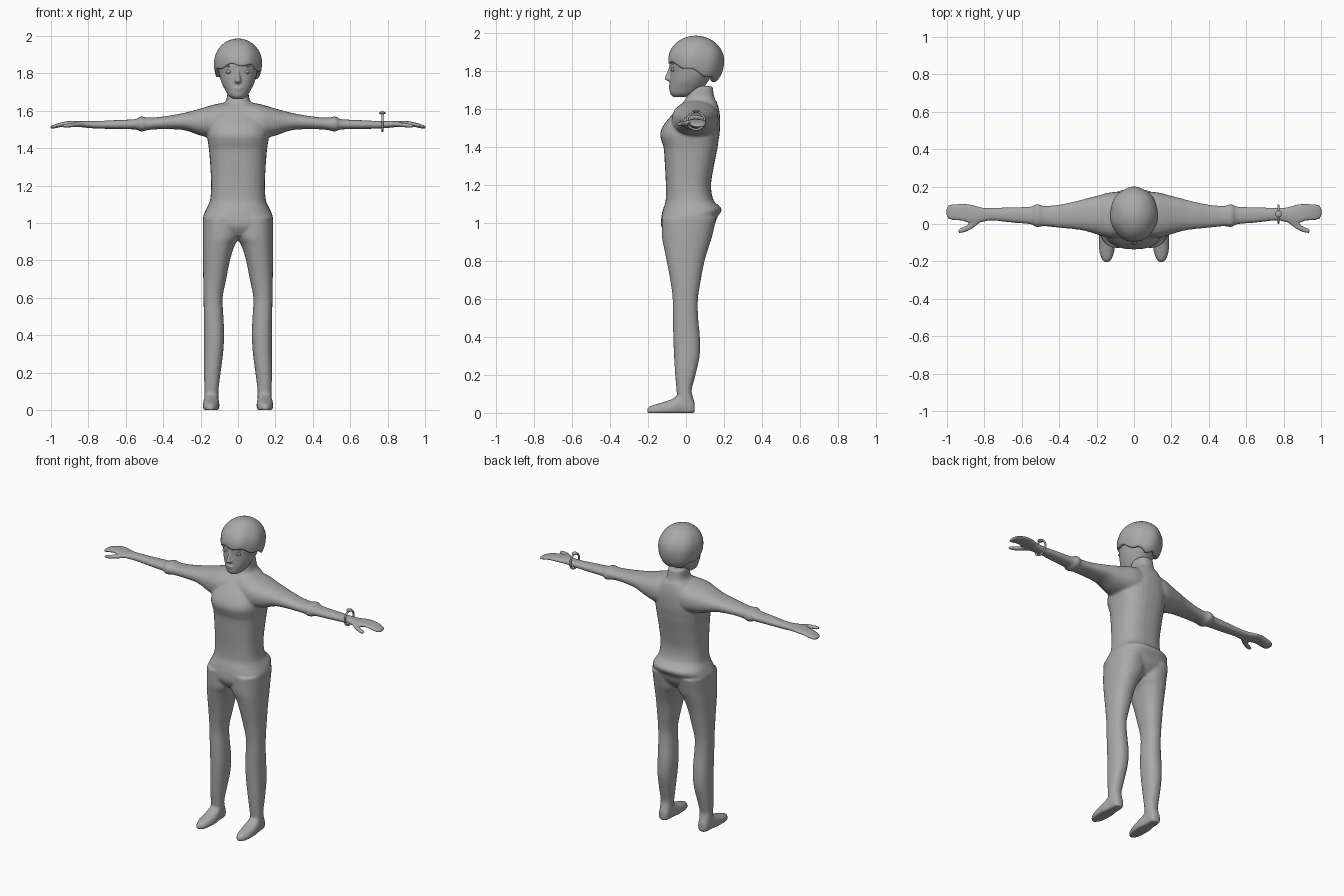
import bpy, bmesh, math
from mathutils import Vector, Matrix

grey = bpy.data.materials.new("plain_grey")
grey.diffuse_color = (0.4, 0.4, 0.4, 1)


def finish(name, bm, voxel=0, smooth=0):
    """Turn a bmesh into a smooth object, optionally fusing its shells."""
    bmesh.ops.recalc_face_normals(bm, faces=bm.faces)
    for f in bm.faces:
        f.smooth = True
    me = bpy.data.meshes.new(name)
    bm.to_mesh(me)
    bm.free()
    me.materials.append(grey)
    ob = bpy.data.objects.new(name, me)
    bpy.context.collection.objects.link(ob)
    if voxel:
        m = ob.modifiers.new("fuse", 'REMESH')
        m.mode, m.voxel_size, m.use_smooth_shade = 'VOXEL', voxel, True
    if smooth:
        m = ob.modifiers.new("soften", 'SMOOTH')
        m.factor, m.iterations = 0.5, smooth
    return ob


def resample(rings, n=4):
    """Catmull-Rom interpolation between cross-sections."""
    out = []
    for i in range(len(rings) - 1):
        a, b = rings[max(i - 1, 0)], rings[i]
        c, d = rings[i + 1], rings[min(i + 2, len(rings) - 1)]
        for k in range(n):
            t = k / n
            out.append([0.5 * (2*q + (r - p)*t + (2*p - 5*q + 4*r - s)*t*t
                               + (3*q - p - 3*r + s)*t**3)
                        for p, q, r, s in zip(a, b, c, d)])
    return out + [list(rings[-1])]


def loft(bm, axis, rings, side=1, power=2.3, seg=32):
    """Closed loft; each ring is (position, u min, u max, v min, v max)."""
    loops = []
    for t, u0, u1, v0, v1 in resample(rings):
        loop = []
        for k in range(seg):
            a = 2 * math.pi * k / seg
            c, s = math.cos(a), math.sin(a)
            u = (u0+u1)/2 + (u1-u0)/2 * math.copysign(abs(c)**(2/power), c)
            v = (v0+v1)/2 + (v1-v0)/2 * math.copysign(abs(s)**(2/power), s)
            x, y, z = {'x': (t, u, v), 'y': (u, t, v), 'z': (u, v, t)}[axis]
            loop.append(bm.verts.new((x * side, y, max(z, 0))))
        loops.append(loop)
    for p, q in zip(loops, loops[1:]):
        for k in range(seg):
            j = (k + 1) % seg
            bm.faces.new((p[k], p[j], q[j], q[k]))
    bm.faces.new(loops[0])
    bm.faces.new(loops[-1])


def ball(bm, loc, radii, tilt=0):
    m = (Matrix.Translation(loc) @ Matrix.Rotation(tilt, 4, 'Y')
         @ Matrix.Diagonal((*radii, 1)))
    bmesh.ops.create_uvsphere(bm, u_segments=16, v_segments=10, radius=1, matrix=m)


# body: torso and neck
body = bmesh.new()
torso = [(.93, .12, -.10, .10), (.98, .178, -.13, .145), (1.03, .187, -.13, .165),
         (1.075, .17, -.12, .188), (1.12, .15, -.107, .145), (1.2, .144, -.106, .132),
         (1.3, .148, -.111, .147), (1.39, .155, -.117, .165), (1.425, .16, -.127, .17),
         (1.47, .165, -.136, .177), (1.52, .16, -.115, .18), (1.58, .14, -.065, .177),
         (1.63, .09, -.02, .165), (1.66, .062, .0, .15), (1.72, .055, .01, .14)]
loft(body, 'z', [(z, -w, w, f, b) for z, w, f, b in torso], power=2.5)

leg = [(0.03, .105, .182, -.05, .04), (.08, .105, .18, -.048, .037),
       (.12, .103, .18, -.05, .03), (.2, .093, .182, -.057, .05),
       (.3, .08, .182, -.063, .072), (.4, .074, .182, -.067, .073),
       (.5, .078, .183, -.069, .064), (.6, .082, .184, -.07, .063),
       (.7, .063, .186, -.083, .078), (.8, .043, .187, -.102, .098),
       (.88, .018, .188, -.118, .122), (.93, -.01, .188, -.127, .138),
       (1.03, -.01, .187, -.128, .16)]
foot = [(.046, .125, .16, .0, .05), (.03, .11, .175, -.02, .085),
        (-.03, .104, .182, -.02, .1), (-.06, .1, .187, -.02, .08),
        (-.1, .1, .188, -.02, .063), (-.15, .106, .185, -.02, .048),
        (-.188, .12, .172, -.02, .036), (-.204, .135, .157, -.01, .024)]
arm = [(.03, -.06, .17, 1.44, 1.65), (.12, -.075, .17, 1.45, 1.635),
       (.2, -.055, .15, 1.467, 1.612), (.25, -.04, .138, 1.485, 1.598),
       (.3, -.03, .124, 1.498, 1.586), (.4, -.02, .103, 1.502, 1.569),
       (.48, -.012, .097, 1.497, 1.563), (.51, -.016, .106, 1.489, 1.569),
       (.53, -.014, .103, 1.492, 1.566), (.55, -.002, .093, 1.5, 1.555),
       (.65, .007, .09, 1.502, 1.55), (.76, .018, .087, 1.505, 1.545),
       (.82, .008, .09, 1.51, 1.545), (.87, .003, .105, 1.516, 1.546),
       (.92, .016, .109, 1.518, 1.543), (.97, .02, .107, 1.508, 1.531),
       (.994, .028, .1, 1.503, 1.521), (1.004, .045, .085, 1.505, 1.517)]
thumb = [(.82, .01, .06, 1.515, 1.54), (.85, -.015, .04, 1.513, 1.54),
         (.88, -.034, .004, 1.512, 1.536), (.91, -.046, -.014, 1.51, 1.532),
         (.938, -.05, -.027, 1.51, 1.528)]
for side in (1, -1):
    loft(body, 'z', leg, side)
    loft(body, 'y', foot, side)
    loft(body, 'x', arm, side)
    loft(body, 'x', thumb, side)
finish("body", body, .007, 6)

# head with nose, lips and ears
head = bmesh.new()
skull = [(1.664, .028, -.068, .0), (1.68, .05, -.083, .05), (1.71, .068, -.087, .09),
         (1.75, .088, -.085, .12), (1.8, .102, -.083, .15), (1.86, .11, -.085, .165),
         (1.92, .095, -.055, .15), (1.96, .05, .0, .1)]
loft(head, 'z', [(z, -w, w, f, b) for z, w, f, b in skull], power=2.1)
nose = [(1.745, -.012, .012, -.092, -.06), (1.757, -.019, .019, -.112, -.06),
        (1.775, -.014, .014, -.108, -.06), (1.805, -.01, .01, -.095, -.06),
        (1.835, -.008, .008, -.086, -.06)]
loft(head, 'z', nose, power=2, seg=16)
ball(head, (0, -.083, 1.722), (.026, .009, .006))
ball(head, (0, -.082, 1.712), (.022, .009, .006))
finish("head", head, .005, 3)

# eyes with a raised rim and iris, and slanted brows
eyes, brows = bmesh.new(), bmesh.new()
for s in (1, -1):
    ball(eyes, (s*.048, -.068, 1.808), (.017, .008, .011))
    ball(eyes, (s*.048, -.073, 1.808), (.008, .006, .008))
    ball(brows, (s*.048, -.07, 1.838), (.02, .008, .004), s*.15)
finish("eyes", eyes)
finish("eyebrows", brows)

# hair cap with a scalloped lower edge
hair = bmesh.new()
SEG, ROWS = 72, 22
grid = []
for r in range(1, ROWS + 3):
    row = []
    for k in range(SEG):
        a = 2 * math.pi * k / SEG
        front = -math.sin(a)
        edge = 1.797 + .05*front + .008*math.cos(7*a + .6)
        polar = math.acos((edge - 1.856) / .13) * min(r / ROWS, 1)
        rad = math.sin(polar) ** (1 if polar < math.pi/2 else .5)
        rad *= 1 + .012 * math.sin(7*a + 2*polar) * math.sin(polar)**2
        z = 1.856 + .13 * math.cos(polar)
        if r > ROWS:                      # edge rolled inwards
            rad *= 1 - .09 * (r - ROWS)
            z += .006 * (r - ROWS - 1)
        row.append(hair.verts.new((.128*rad*math.cos(a), .052 + .147*rad*math.sin(a), z)))
    grid.append(row)
top = hair.verts.new((0, .052, 1.986))
for k in range(SEG):
    j = (k + 1) % SEG
    hair.faces.new((top, grid[0][k], grid[0][j]))
    for p, q in zip(grid, grid[1:]):
        hair.faces.new((p[k], q[k], q[j], p[j]))
finish("hair", hair)

# bracelet: thin hoop with a small setting on top
bpy.ops.mesh.primitive_torus_add(location=(.772, .053, 1.538), rotation=(0, math.pi/2, 0),
                                 major_radius=.046, minor_radius=.006,
                                 major_segments=40, minor_segments=10)
hoop = bpy.context.object
hoop.name = "bracelet"
hoop.data.materials.append(grey)
for p in hoop.data.polygons:
    p.use_smooth = True
gem = bmesh.new()
ball(gem, (.772, .053, 1.588), (.018, .018, .008))
finish("bracelet_setting", gem)
